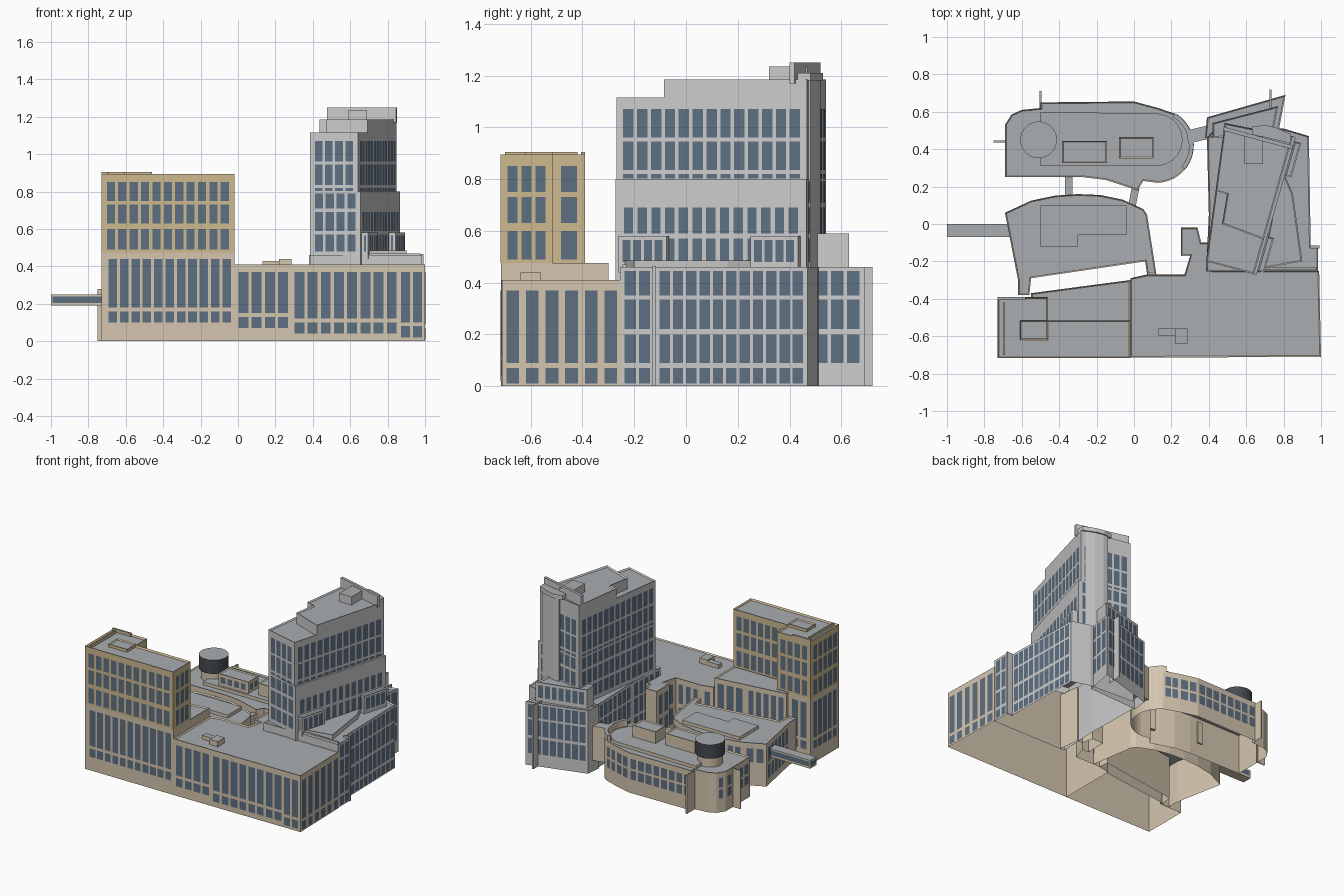
import bpy, bmesh, math
from mathutils import Vector


def material(name, r, g, b):
    m = bpy.data.materials.new(name)
    m.diffuse_color = (r, g, b, 1)
    return m


TAN = material("tan_stone", 0.66, 0.56, 0.43)
GOLD = material("gold_stone", 0.62, 0.49, 0.28)
GREY = material("pale_stone", 0.70, 0.70, 0.67)
ROOF = material("roof_grey", 0.40, 0.42, 0.44)
GLASS = material("window_glass", 0.11, 0.16, 0.22)
DARK = material("dark_metal", 0.06, 0.07, 0.08)


def finish(name, bm, mats):
    me = bpy.data.meshes.new(name)
    bm.to_mesh(me)
    bm.free()
    for m in mats:
        me.materials.append(m)
    ob = bpy.data.objects.new(name, me)
    bpy.context.collection.objects.link(ob)
    return ob


def prism(name, pts, z0, z1, mat, parapet=0.0, floor=False):
    """Extruded footprint (counter-clockwise), open below, with a grey roof and optional parapet."""
    bm = bmesh.new()
    low = [bm.verts.new((x, y, z0)) for x, y in pts]
    top = [bm.verts.new((x, y, z1)) for x, y in pts]
    n = len(pts)
    if floor:
        bm.faces.new(low[::-1])
    roof = bm.faces.new(top)
    for i in range(n):
        j = (i + 1) % n
        bm.faces.new((low[i], low[j], top[j], top[i]))
    bm.normal_update()
    if parapet:
        bmesh.ops.inset_region(bm, faces=[roof], thickness=0.007, use_even_offset=True)
        bmesh.ops.translate(bm, verts=list(roof.verts), vec=(0, 0, -parapet))
    roof.material_index = 1
    return finish(name, bm, [mat, ROOF])


def box(name, x0, x1, y0, y1, z0, z1, mat, parapet=0.0, floor=False):
    return prism(name, [(x0, y0), (x1, y0), (x1, y1), (x0, y1)], z0, z1, mat, parapet, floor)


def windows(name, path, rows, spacing=0.055, fill=0.72, margin=0.012):
    """Flat glass panes in rows along each wall of a path (building on the left)."""
    bm = bmesh.new()
    for p, q in zip(path, path[1:]):
        p, q = Vector(p), Vector(q)
        d = q - p
        length = d.length - 2 * margin
        d.normalize()
        out = Vector((d.y, -d.x)) * 0.002
        n = max(1, round(length / spacing))
        step = length / n
        for i in range(n):
            a = p + out + d * (margin + step * (i + (1 - fill) / 2))
            b = a + d * step * fill
            for z0, z1 in rows:
                bm.faces.new([bm.verts.new(v) for v in
                              ((a.x, a.y, z0), (b.x, b.y, z0), (b.x, b.y, z1), (a.x, a.y, z1))])
    return finish(name, bm, [GLASS])


def arc(cx, cy, r, a0, a1, n):
    return [(cx + r * math.cos(math.radians(a0 + (a1 - a0) * i / n)),
             cy + r * math.sin(math.radians(a0 + (a1 - a0) * i / n))) for i in range(n + 1)]


def lerp(p, q, t):
    return (p[0] + (q[0] - p[0]) * t, p[1] + (q[1] - p[1]) * t)


# Front podium with courtyard edge
court = [(0.36, -0.10), (0.34, -0.02), (0.25, -0.02), (0.25, -0.17), (0.30, -0.17), (0.27, -0.27),
         (0.07, -0.27), (-0.02, -0.29)]
prism("front_podium", [(-0.02, -0.715), (1.0, -0.71), (0.99, -0.25), (0.42, -0.25), (0.40, -0.10)] + court,
      0, 0.41, TAN, 0.008)
for x0, x1, n, rows in ((-0.01, 0.28, 4, ((.07, .13), (.15, .37))),
                        (0.29, 0.86, 8, ((.04, .10), (.12, .37))),
                        (0.86, 0.995, 2, ((.02, .08), (.10, .37)))):
    windows("podium_front_windows", [(x0, -0.715), (x1, -0.7115)], rows, (x1 - x0) / n, 0.75, 0.003)
windows("podium_side_windows", [(1.0, -0.71), (0.99, -0.25)], ((.01, .07), (.09, .37)), 0.08, 0.65, 0.003)
windows("courtyard_windows", court[2:], ((.08, .2), (.23, .37)), 0.06, 0.6)
box("podium_roof_box", 0.22, 0.285, -0.64, -0.56, 0.4, 0.44, TAN)
box("podium_roof_vent", 0.13, 0.22, -0.60, -0.56, 0.4, 0.43, TAN)

# Front left block: stone base with a golden L-shaped upper part
prism("west_block_base", [(-0.73, -0.715), (-0.02, -0.715), (-0.02, -0.30), (-0.25, -0.33),
                          (-0.55, -0.37), (-0.55, -0.39), (-0.73, -0.39)], 0, 0.475, TAN, 0.008)
ell = [(-0.73, -0.717), (-0.02, -0.717), (-0.02, -0.515), (-0.46, -0.515), (-0.46, -0.39), (-0.73, -0.39)]
prism("west_block_upper", ell, 0.475, 0.895, GOLD, 0.012)
upper_rows = ((.49, .60), (.63, .73), (.75, .85))
windows("west_block_upper_windows", ell + ell[:1], upper_rows, 0.06, 0.72, 0.02)
base_rows = ((.10, .16), (.18, .44))
windows("west_block_front_windows", [(-0.71, -0.715), (-0.02, -0.715)], base_rows, 0.06, 0.75, 0.01)
windows("west_block_back_windows", [(-0.02, -0.30), (-0.25, -0.33), (-0.55, -0.37)], base_rows, 0.06)
windows("west_block_end_windows", [(-0.55, -0.39), (-0.73, -0.39), (-0.73, -0.715)], base_rows, 0.06, 0.72, 0.02)
box("west_roof_box", -0.61, -0.46, -0.62, -0.515, 0.88, 0.905, GOLD, 0.008)
box("west_parapet_back", -0.73, -0.58, -0.405, -0.39, 0.88, 0.905, GOLD)
box("west_parapet_inner", -0.70, -0.69, -0.70, -0.42, 0.88, 0.905, GOLD)

# Bridge reaching left from the middle building
box("bridge", -1.0, -0.66, -0.07, 0.0, 0.19, 0.25, TAN, floor=True)
windows("bridge_windows", [(-0.67, 0.0), (-1.0, 0.0), (-1.0, -0.07), (-0.67, -0.07)], ((.205, .24),), 0.33, 0.97, 0.003)

# Middle building with a bowed north wall
bow = [(0.07, 0.05), (0.05, 0.08), (-0.06, 0.13), (-0.18, 0.155), (-0.30, 0.16), (-0.42, 0.152), (-0.55, 0.125), (-0.69, 0.06)]
south = [(-0.62, -0.30), (-0.62, -0.38), (-0.56, -0.38), (-0.55, -0.29), (0.06, -0.20), (0.07, -0.27), (0.12, -0.27)]
prism("middle_building", south + bow, 0, 0.31, TAN, 0.008)
windows("middle_west_windows", [bow[-1], south[0]], ((.05, .15), (.17, .28)), 0.06)
windows("middle_south_windows", south[3:5], ((.05, .15), (.17, .28)), 0.06)
windows("middle_north_windows", bow[1:], ((.17, .27),), 0.06)
prism("middle_roof_plant", [(-0.50, -0.12), (-0.30, -0.12), (-0.30, -0.06), (-0.04, -0.06), (-0.04, 0.10),
                            (-0.50, 0.10)], 0.30, 0.325, TAN)

# Rear building with rounded end
end = arc(0.12, 0.42, 0.2, -88, 55, 16)
north = [(0.13, 0.62), (0.0, 0.655), (-0.5, 0.65)]
west = [(-0.5, 0.62), (-0.6, 0.61), (-0.655, 0.585), (-0.69, 0.53), (-0.69, 0.25)]
rear = west[-1:] + [(-0.27, 0.25), (-0.15, 0.235), (0.02, 0.18), (0.05, 0.23)] + end + north + west[:-1]
prism("rear_building", rear, 0, 0.29, TAN, 0.008)
band = ((.10, .165), (.18, .25))
windows("rear_north_windows", end[-1:] + north, band, 0.06, 0.75, 0.004)
windows("rear_west_windows", west[2:], band, 0.06, 0.7)
windows("rear_south_windows", rear[:4], band, 0.06)
prism("rear_upper_roof", [(-0.5, 0.31), (0.12, 0.31)] + arc(0.12, 0.45, 0.14, -85, 85, 10) + [(-0.5, 0.60)],
      0.28, 0.305, TAN)
prism("rear_curved_wall", arc(0.12, 0.42, 0.198, -40, 60, 12) + arc(0.12, 0.42, 0.175, 60, -40, 12), 0.28, 0.33, TAN)
box("rear_roof_box_left", -0.385, -0.145, 0.325, 0.445, 0.29, 0.39, TAN, 0.006)
box("rear_roof_box_right", -0.08, 0.105, 0.35, 0.465, 0.29, 0.39, TAN, 0.006)
windows("roof_box_windows", [(-0.385, 0.325), (-0.145, 0.325), (-0.145, 0.445)], ((.325, .37),), 0.05)
prism("drum_base", arc(-0.51, 0.45, 0.085, 0, 348.75, 31), 0.28, 0.35, TAN)
prism("roof_drum", arc(-0.51, 0.45, 0.098, 0, 348.75, 31), 0.35, 0.45, DARK)

# Fin walls and links between the buildings
box("fin_north", -0.505, -0.495, 0.62, 0.71, 0, 0.28, TAN)
box("fin_west", -0.75, -0.68, 0.437, 0.447, 0, 0.28, TAN)
box("fin_east", 0.725, 0.735, 0.62, 0.72, 0, 0.46, GREY)
box("link_west", -0.37, -0.33, 0.14, 0.26, 0.1, 0.26, TAN, floor=True)
prism("link_middle", [(-0.03, 0.10), (0.01, 0.10), (0.03, 0.20), (-0.01, 0.21)], 0.1, 0.26, TAN, floor=True)
prism("link_east", [(0.29, 0.43), (0.42, 0.46), (0.41, 0.53), (0.28, 0.50)], 0.08, 0.33, TAN, floor=True)

# Pale tower base
east = [(0.985, -0.255), (0.985, -0.12), (0.945, -0.12), (0.935, 0.47)]
base_west = [(0.39, 0.46), (0.40, 0.05), (0.385, -0.255)]
prism("tower_base", east + [(0.80, 0.51), (0.45, 0.53)] + base_west, 0, 0.46, GREY, 0.01)
storeys = ((.09, .20), (.22, .335), (.35, .445))
windows("base_corner_windows", east[:2], storeys + ((.01, .07),), 0.055, 0.78)
windows("base_east_windows", east[2:], storeys + ((.01, .07),), 0.052, 0.78)
windows("base_west_windows", base_west, storeys, 0.055)
box("base_pilaster", 0.94, 0.992, -0.13, -0.115, 0, 0.465, GREY)

# Wedge-shaped rear wing
wing = [(0.77, 0.48), (0.81, 0.69), (0.39, 0.57), (0.38, 0.46)]
prism("rear_wing", wing, 0, 0.46, GREY, 0.01)
windows("wing_windows", wing[:3], storeys, 0.055, 0.78)
prism("wing_upper", [(0.74, 0.48), (0.77, 0.63), (0.42, 0.54), (0.42, 0.46)], 0.45, 0.59, GREY, 0.01)
windows("wing_upper_windows", [(0.77, 0.63), (0.42, 0.54)], ((.48, .57),), 0.05)

# Turned tower: lower shaft, upper shaft, taller rear part
SW, SE, NE, NW = (0.385, -0.20), (0.655, -0.272), (0.865, 0.465), (0.485, 0.54)
prism("tower_lower", [SW, SE, NE, NW], 0.40, 0.80, GREY)
uSE, uNE = (0.642, -0.268), (0.848, 0.467)
prism("tower_upper", [SW, uSE, uNE, NW], 0.80, 1.115, GREY, 0.01)
mE, mW = lerp(uSE, uNE, 0.25), lerp(SW, NW, 0.3)
prism("tower_top", [lerp(mW, mE, 0.2), mE, uNE, NW, lerp(mW, NW, 0.3), lerp(lerp(mW, mE, 0.2), lerp(NW, uNE, 0.2), 0.3)],
      1.10, 1.185, GREY, 0.01)
up, low = ((.803, .82), (.835, .945), (.96, 1.07)), ((.48, .57), (.59, .69))
windows("tower_upper_windows", [SW, uSE, uNE, NW, SW], up, 0.055, 0.75, 0.02)
windows("tower_lower_windows", [SE, NE], low, 0.055, 0.68, 0.025)
windows("tower_face_windows", [NE, NW, SW, SE], low + ((.71, .79),), 0.055, 0.75, 0.02)
prism("tower_rear_bay", [(0.66, 0.48), (0.80, 0.45), (0.82, 0.48), (0.76, 0.505), (0.70, 0.52), (0.66, 0.52)], 0.46, 1.185, GREY)

# Rooftop plant, rear canopy and crowning screen wall
box("tower_roof_plant", 0.59, 0.69, 0.32, 0.47, 1.17, 1.235, GREY)
prism("tower_canopy", [(0.63, 0.48), (0.84, 0.43), (0.84, 0.48), (0.76, 0.515), (0.70, 0.53), (0.63, 0.52)],
      1.18, 1.21, GREY, floor=True)
prism("tower_screen_wall", [(0.475, 0.50), (0.845, 0.40), (0.85, 0.42), (0.48, 0.52)], 1.17, 1.25, GREY)

# Setback terraces along the tower's east side
for name, t0, t1, w in (("terrace_south", 0.03, 0.28, 0.035), ("terrace_north", 0.72, 0.97, 0.035)):
    a, b = lerp(SE, NE, t0), lerp(SE, NE, t1)
    shape = [a, (a[0] + w, a[1] - 0.01), (b[0] + w, b[1] - 0.01), b]
    prism(name, shape, 0.44, 0.58, GREY, 0.005)
    windows(name + "_windows", shape[:3], ((.48, .565),), 0.045, 0.75, 0.01)
prism("terrace_link", [(0.68, -0.24), (0.90, -0.20), (0.85, 0.16), (0.79, 0.30)], 0.44, 0.485, GREY, 0.006)
box("terrace_front", 0.66, 0.975, -0.245, -0.23, 0.44, 0.47, GREY)
